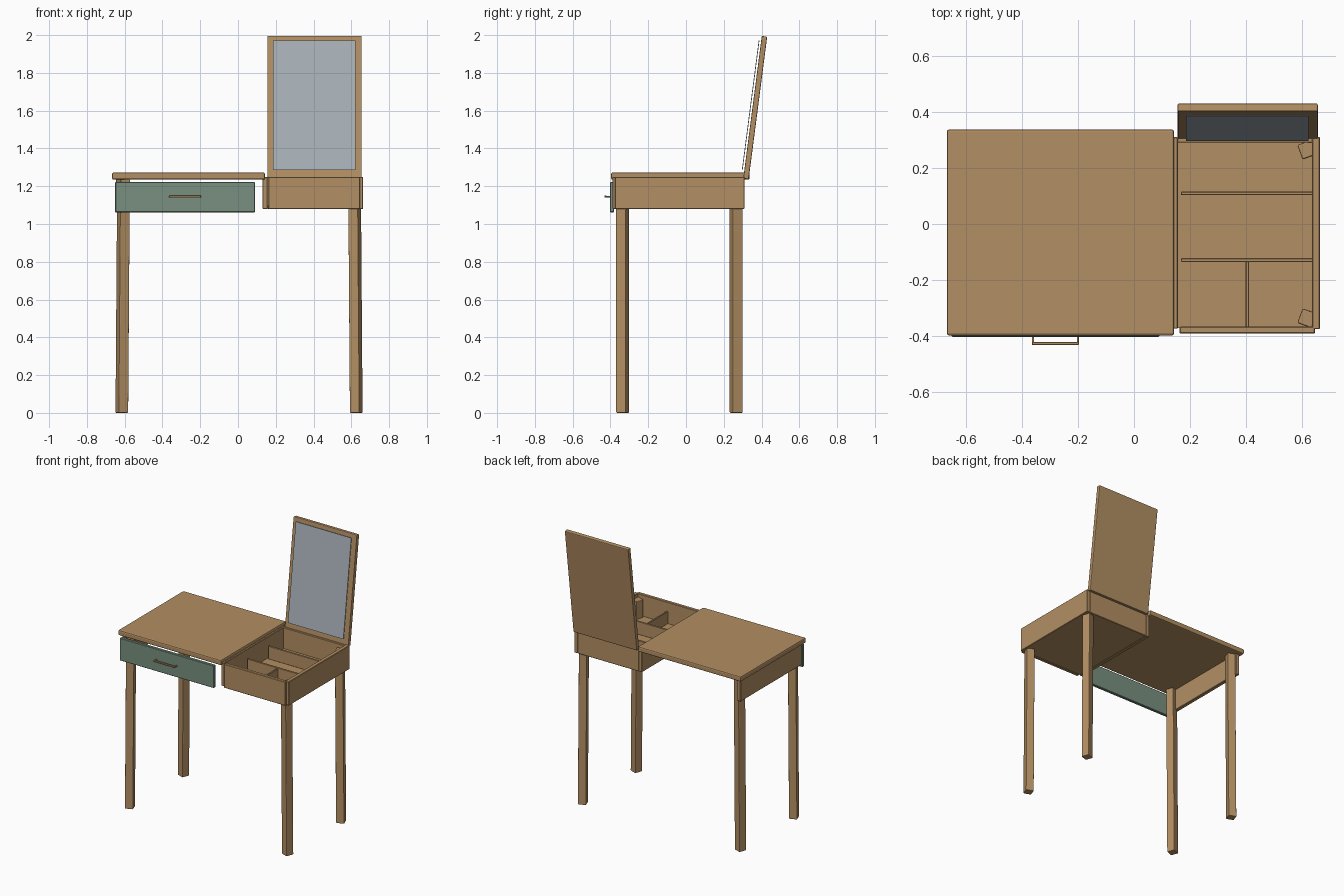
import bpy, bmesh, math
from mathutils import Matrix, Vector

if "Cube" in bpy.data.objects:
    bpy.data.objects.remove(bpy.data.objects["Cube"])


def material(name, rgb):
    m = bpy.data.materials.new(name)
    m.diffuse_color = (*rgb, 1)
    m.use_nodes = True
    m.node_tree.nodes["Principled BSDF"].inputs["Base Color"].default_value = m.diffuse_color
    return m


WOOD = material("wood", (0.45, 0.275, 0.125))
GREEN = material("green_paint", (0.19, 0.28, 0.215))
GLASS = material("mirror_glass", (0.40, 0.45, 0.49))


def box(name, x, y, z, mat=WOOD, bevel=0.003, segments=1, transform=None):
    """Bevelled board given its (min, max) range on each axis."""
    bm = bmesh.new()
    bmesh.ops.create_cube(bm, size=1)
    size = Vector((x[1] - x[0], y[1] - y[0], z[1] - z[0]))
    mid = Vector((sum(x), sum(y), sum(z))) / 2
    bmesh.ops.scale(bm, vec=size, verts=bm.verts)
    bmesh.ops.translate(bm, vec=mid, verts=bm.verts)
    if bevel:
        bmesh.ops.bevel(bm, geom=bm.edges[:], offset=bevel, segments=segments,
                        profile=0.5, affect='EDGES')
    if transform:
        bmesh.ops.transform(bm, matrix=transform, verts=bm.verts)
    bmesh.ops.recalc_face_normals(bm, faces=bm.faces[:])
    me = bpy.data.meshes.new(name)
    bm.to_mesh(me)
    bm.free()
    me.materials.append(mat)
    ob = bpy.data.objects.new(name, me)
    bpy.context.collection.objects.link(ob)
    return ob


# Table top and the side panel under its left end
box("table_top", (-0.667, 0.143), (-0.397, 0.337), (1.235, 1.272), bevel=0.008, segments=2)
box("left_side_panel", (-0.647, -0.62), (-0.378, 0.31), (1.08, 1.236))

# Green drawer front with a bar handle on two posts
box("drawer_front", (-0.65, 0.09), (-0.402, -0.38), (1.062, 1.222), GREEN)
box("handle_bar", (-0.364, -0.196), (-0.431, -0.421), (1.139, 1.151), bevel=0.002)
for side, px in (("left", -0.36), ("right", -0.2)):
    box("handle_post_" + side, (px - 0.004, px + 0.004), (-0.423, -0.40),
        (1.141, 1.149), bevel=0.001)

# Open compartment on the right
box("compartment_left", (0.13, 0.156), (-0.373, 0.31), (1.08, 1.25))
box("compartment_right", (0.635, 0.663), (-0.375, 0.31), (1.08, 1.25))
box("compartment_front", (0.162, 0.645), (-0.39, -0.366), (1.08, 1.25))
box("compartment_back", (0.154, 0.637), (0.29, 0.31), (1.08, 1.248))
box("compartment_floor", (0.15, 0.637), (-0.37, 0.292), (1.083, 1.098), bevel=0)

# Dividers in the compartment
box("back_divider", (0.167, 0.636), (0.103, 0.115), (1.097, 1.19), bevel=0.002)
box("front_divider", (0.167, 0.636), (-0.135, -0.122), (1.097, 1.19), bevel=0.002)
box("cross_divider", (0.398, 0.41), (-0.367, -0.133), (1.097, 1.185), bevel=0.002)

# Raised lid leaning back, with the mirror just in front of it
lean = (Matrix.Translation((0, 0.303, 1.24))
        @ Matrix.Rotation(math.radians(-7.4), 4, 'X'))
box("lid", (0.155, 0.655), (0, 0.029), (0, 0.762), bevel=0.005, segments=2, transform=lean)
box("mirror", (0.185, 0.622), (-0.013, -0.009), (0.045, 0.737), GLASS, bevel=0,
    transform=lean)

# Four slightly splayed legs, each turned about its own axis
for sx, xname, top in ((-1, "left", 1.236), (1, "right", 1.225)):
    for sy, yname, cy in ((-1, "front", -0.336), (1, "back", 0.265)):
        shear = Matrix.Identity(4)
        shear[0][2] = -sx * 0.009 / top
        place = (Matrix.Translation((sx * (0.626 if sx > 0 else 0.615), cy, 0)) @ shear
                 @ Matrix.Rotation(math.radians(20 * sx * sy), 4, 'Z'))
        h = 0.0275
        box(f"{yname}_{xname}_leg", (-h, h), (-h, h), (0, top), bevel=0.005,
            segments=2, transform=place)
